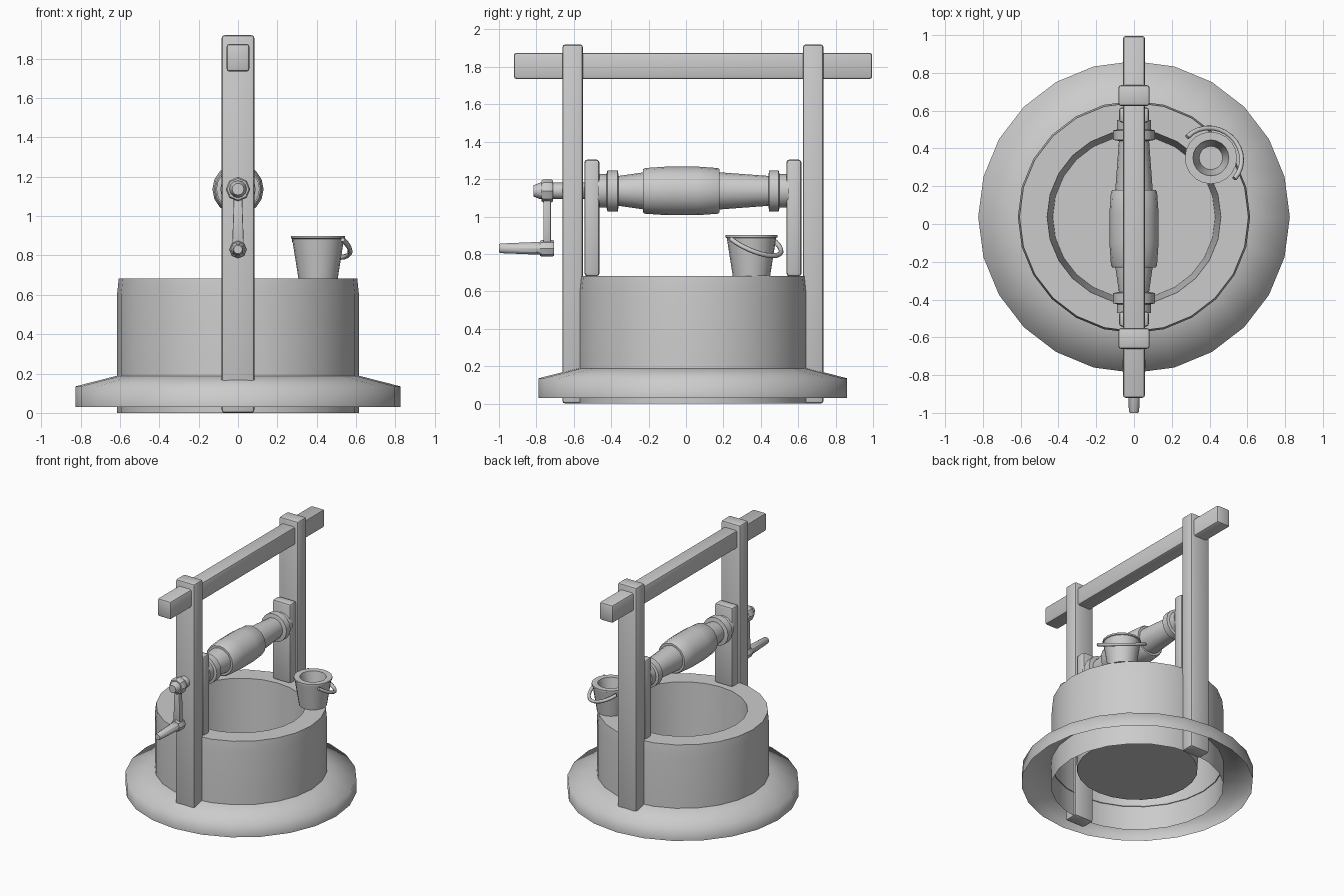
import bpy, bmesh, math
from mathutils import Vector

if "Cube" in bpy.data.objects:
    bpy.data.objects.remove(bpy.data.objects["Cube"])

CY = 0.037          # centre of the stone ring in y
AXLE_Z = 1.137      # height of the winding axle


def finish(name, bm, loc=(0, 0, 0), rot=(0, 0, 0), angle=35):
    me = bpy.data.meshes.new(name)
    bm.to_mesh(me)
    bm.free()
    ob = bpy.data.objects.new(name, me)
    bpy.context.collection.objects.link(ob)
    ob.location, ob.rotation_euler = loc, rot
    bpy.ops.object.select_all(action='DESELECT')
    ob.select_set(True)
    bpy.context.view_layer.objects.active = ob
    bpy.ops.object.shade_smooth_by_angle(angle=math.radians(angle))
    return ob


def lathe(name, profile, sides, loc, along_y=False, cap_start=False, cap_end=False, angle=35):
    """Spin (radius, height) points; height runs along z or y."""
    bm = bmesh.new()
    rings = [[bm.verts.new((r * math.cos(2 * math.pi * i / sides),
                            r * math.sin(2 * math.pi * i / sides), h))
              for i in range(sides)] for r, h in profile]
    for a, b in zip(rings, rings[1:]):
        for i in range(sides):
            j = (i + 1) % sides
            bm.faces.new((a[i], a[j], b[j], b[i]))
    if cap_start:
        bm.faces.new(rings[0][::-1])
    if cap_end:
        bm.faces.new(rings[-1])
    return finish(name, bm, loc, (-math.pi / 2, 0, 0) if along_y else (0, 0, 0), angle)


def beam(name, x, y, z, bevel):
    """Bevelled box from (min, max) pairs."""
    bm = bmesh.new()
    bmesh.ops.create_cube(bm, size=1)
    for v in bm.verts:
        v.co = [(lo + hi) / 2 + c * (hi - lo) for c, (lo, hi) in zip(v.co, (x, y, z))]
    bmesh.ops.bevel(bm, geom=bm.edges[:], offset=bevel, segments=2, profile=0.5, affect='EDGES')
    return finish(name, bm)


# Stone ring: open underneath, with a tapering shaft and floor
lathe("well_wall", [(.615, 0), (.615, .6), (.606, .683), (.46, .683), (.43, .14)],
      24, (0, CY, 0), cap_end=True)
# Sloping apron around the foot
lathe("base_apron", [(.825, .03), (.825, .135), (.61, .19)], 24, (0, CY, 0), angle=80)

# Tall posts, short bearing posts and top beam
for side, s in (("front", -1), ("back", 1)):
    y = CY + s * .643
    beam(side + "_post", (-.083, .083), (y - .055, y + .055), (0, 1.92), .015)
    y = CY + s * .54
    beam(side + "_bearing_post", (-.08, .08), (y - .041, y + .041), (.68, 1.305), .018)
beam("top_beam", (-.058, .058), (-.92, .995), (1.735, 1.875), .014)

# Turned winding shaft with collars
lathe("winding_shaft", [(.09, -.47), (.09, -.425), (.11, -.42), (.11, -.365), (.08, -.36),
                        (.1, -.22), (.1, .17), (.08, .44), (.11, .445), (.11, .495),
                        (.09, .5), (.09, .55)],
      16, (0, 0, AXLE_Z), True, True, True)
# Rope wound round the middle
lathe("rope_coil", [(.09, -.23), (.115, -.23), (.122, -.22), (.13, -.1), (.13, .06),
                    (.122, .17), (.115, .18), (.09, .18)], 16, (0, 0, AXLE_Z), True)

# Crank: axle, hub, arm, lower hub and grip
lathe("crank_axle", [(.03, -.815), (.044, -.78), (.044, -.5)], 12, (0, 0, AXLE_Z), True, True, True)
lathe("crank_hub", [(.055, -.772), (.062, -.762), (.062, -.72), (.055, -.71)],
      8, (0, 0, AXLE_Z), True, True, True)
arm = beam("crank_arm", (-.02, .02), (-.763, -.723), (.83, AXLE_Z), .004)
for v in arm.data.vertices:
    if v.co.z < 1:
        v.co.x *= 1.5
lathe("grip_hub", [(.04, -.78), (.045, -.77), (.045, -.715), (.04, -.705)],
      8, (0, 0, .83), True, True, True)
lathe("crank_grip", [(.022, -1.0), (.027, -.992), (.037, -.76)], 10, (0, 0, .83), True, True, True)

# Bucket resting on the rim
bx, by = .407, .35
lathe("bucket", [(.1, .683), (.132, .885), (.138, .888), (.138, .9), (.095, .9), (.062, .73)],
      20, (bx, by, 0), cap_start=True, cap_end=True)

# Bail handle hanging to one side
u = Vector((.125, -.11, 0))
d = Vector((.105, .115, -.09))
cu = bpy.data.curves.new("bucket_handle", 'CURVE')
cu.dimensions = '3D'
cu.bevel_depth, cu.bevel_resolution, cu.use_fill_caps = .013, 1, True
sp = cu.splines.new('POLY')
N = 14
sp.points.add(N)
for i, p in enumerate(sp.points):
    t = math.pi * i / N
    p.co = (*(Vector((bx, by, .88)) + u * math.cos(t) + d * math.sin(t)), 1)
sp.use_smooth = True
bpy.context.collection.objects.link(bpy.data.objects.new("bucket_handle", cu))
